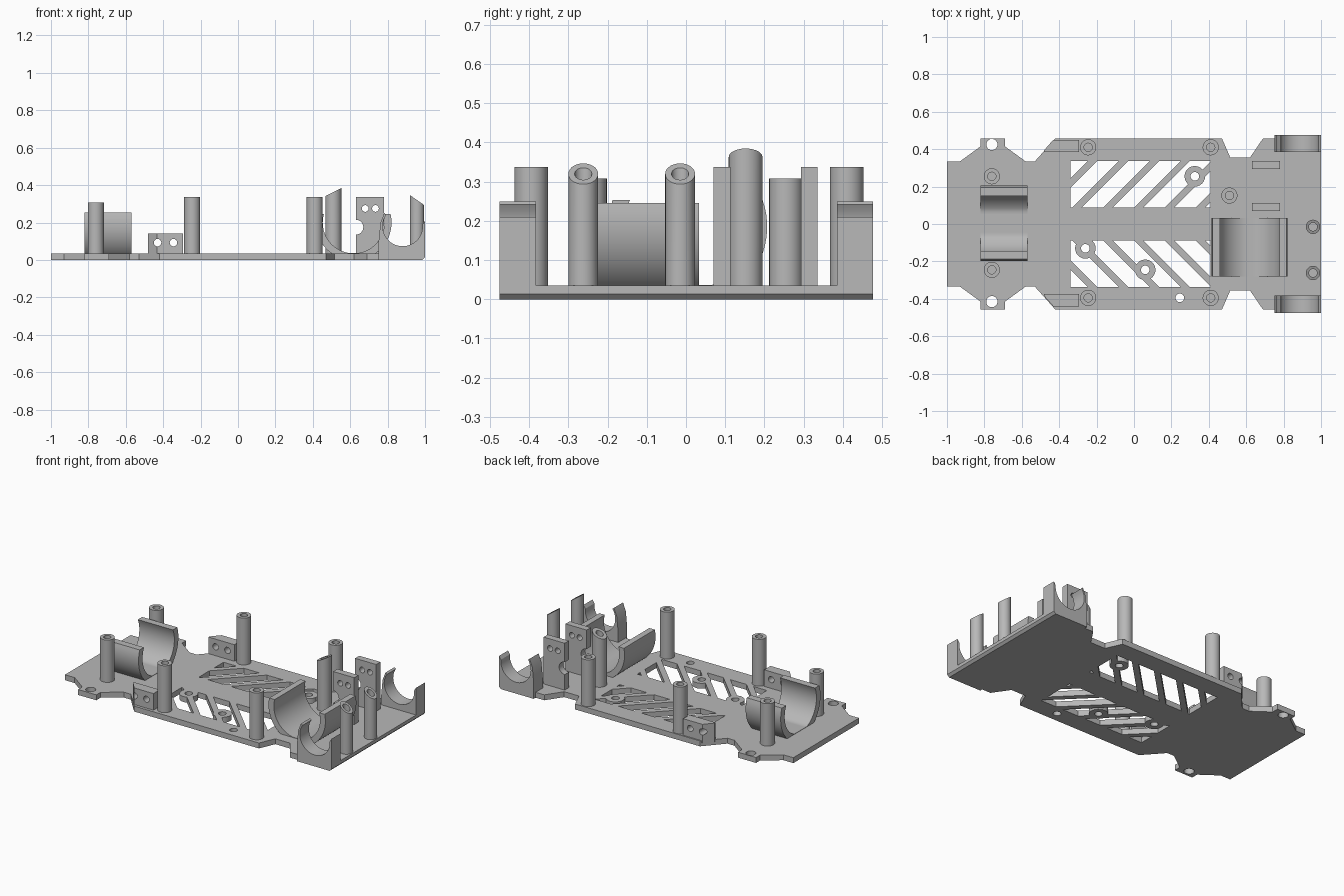
import bpy, bmesh
from math import sin, cos, asin, pi, radians

cube = bpy.data.objects.get("Cube")
if cube:
    bpy.data.objects.remove(cube, do_unlink=True)

GREY = (0.48, 0.48, 0.48, 1)
mat = bpy.data.materials.new("plain grey")
mat.use_nodes = True
mat.diffuse_color = GREY
mat.node_tree.nodes["Principled BSDF"].inputs["Base Color"].default_value = GREY

FLOOR = 0.035   # top of the base plate


def finish(name, bm):
    bmesh.ops.recalc_face_normals(bm, faces=bm.faces)
    me = bpy.data.meshes.new(name)
    bm.to_mesh(me)
    bm.free()
    me.materials.append(mat)
    ob = bpy.data.objects.new(name, me)
    bpy.context.collection.objects.link(ob)
    return ob


def activate(ob):
    bpy.ops.object.select_all(action='DESELECT')
    ob.select_set(True)
    bpy.context.view_layer.objects.active = ob


def smooth(ob):
    activate(ob)
    bpy.ops.object.shade_smooth_by_angle(angle=radians(30))


def prism(name, pts, axis, lo, hi):
    """Extrude a flat profile along one axis."""
    place = {'x': lambda a, b, t: (t, a, b),
             'y': lambda a, b, t: (a, t, b),
             'z': lambda a, b, t: (a, b, t)}[axis]
    bm = bmesh.new()
    face = bm.faces.new([bm.verts.new(place(a, b, lo)) for a, b in pts])
    ext = bmesh.ops.extrude_face_region(bm, geom=[face])
    move = [p - q for p, q in zip(place(0, 0, hi), place(0, 0, lo))]
    bmesh.ops.translate(bm, vec=move, verts=[
        v for v in ext['geom'] if isinstance(v, bmesh.types.BMVert)])
    return finish(name, bm)


def circle(x, y, r, n=24):
    return [(x + r * cos(2 * pi * i / n), y + r * sin(2 * pi * i / n)) for i in range(n)]


def combine(ob, others, operation):
    for other in others:
        mod = ob.modifiers.new("combine", 'BOOLEAN')
        mod.operation, mod.solver, mod.object = operation, 'EXACT', other
        activate(ob)
        bpy.ops.object.modifier_apply(modifier=mod.name)
        bpy.data.objects.remove(other, do_unlink=True)


def post(name, x, y, top, r=0.043, hole=0.022, depth=0.1, slope=0, n=28):
    """Screw post with a blind hole; slope slants its top along x."""
    bm = bmesh.new()
    rings = []
    for rad, z, s in ((r, 0.02, 0), (r, top, slope), (hole, top, slope), (hole, top - depth, 0)):
        rings.append([bm.verts.new((px, py, z + s * (px - x)))
                      for px, py in circle(x, y, rad, n)])
    for a, b in zip(rings, rings[1:]):
        for i in range(n):
            j = (i + 1) % n
            bm.faces.new((a[i], a[j], b[j], b[i]))
    bm.faces.new(rings[0])
    bm.faces.new(rings[-1])
    smooth(finish(name, bm))


def cradle(name, axis, lo, hi, c, cz, r_out, r_in, top, n=40):
    """Open cylinder shell resting on the plate."""
    def arc(r, low):
        a = asin((top - cz) / r)
        angles = [a - (pi + 2 * a) * i / n for i in range(n + 1)]
        return [(c + r * cos(t), max(low, cz + r * sin(t))) for t in angles]
    smooth(prism(name, arc(r_out, 0.02) + arc(r_in, FLOOR + 0.002)[::-1], axis, lo, hi))


def clip_x(pts, limit, sign):
    """Keep the part of a polygon on one side of x = limit."""
    out = []
    for p, q in zip(pts, pts[1:] + pts[:1]):
        dp, dq = sign * (p[0] - limit), sign * (q[0] - limit)
        if dp >= 0:
            out.append(p)
        if dp * dq < 0:
            t = dp / (dp - dq)
            out.append((p[0] + t * (q[0] - p[0]), p[1] + t * (q[1] - p[1])))
    return out


# Base plate with a chamfered lower edge at the +x end
half = [(-1, .335), (-.93, .335), (-.82, .415), (-.82, .458), (-.69, .458), (-.69, .415),
        (-.58, .335), (-.53, .335), (-.42, .458), (.47, .458), (.515, .355), (.62, .355),
        (.69, .458), (1, .458)]
plate = prism("base_plate", half + [(x, -y) for x, y in reversed(half)], 'z', 0, FLOOR)
bm = bmesh.new()
bm.from_mesh(plate.data)
edge = [e for e in bm.edges if all(v.co.x > .99 and v.co.z < .01 for v in e.verts)]
bmesh.ops.bevel(bm, geom=edge, offset=0.014, segments=1, affect='EDGES')
bm.to_mesh(plate.data)
bm.free()

# Diagonal vents, mirrored across the centre line
vents = []
for side in (1, -1):
    for k in range(-2, 5):
        x = -.28 + .165 * k
        pts = [(x, .088), (x + .115, .088), (x + .365, .338), (x + .25, .338)]
        pts = clip_x(clip_x(pts, -.34, 1), .41, -1)
        vents.append(prism("vent", [(px, side * py) for px, py in pts], 'z', -.1, .1))
combine(plate, vents, 'DIFFERENCE')

# Round bosses between the vents, then all the plate holes
bosses = [(.325, .255), (-.26, -.13), (.06, -.245)]
combine(plate, [prism("boss", circle(x, y, .055), 'z', 0, FLOOR) for x, y in bosses], 'UNION')
holes = [(x, y, .023) for x, y in bosses + [(.245, -.395)]]
holes += [(-.76, .425, .03), (-.76, -.415, .03)]
combine(plate, [prism("hole", circle(*h), 'z', -.1, .1) for h in holes], 'DIFFERENCE')
smooth(plate)

# Screw posts
for label, y in (("left", .41), ("right", -.395)):
    post("rear_post_" + label, -.245, y, .337)
    post("middle_post_" + label, .41, y, .337)
for label, y in (("left", .255), ("right", -.245)):
    post("end_post_" + label, -.76, y, .308, depth=.26)
post("tall_post", .51, .152, .363, slope=.5)
for label, y in (("left", -.015), ("right", -.262)):
    post("slanted_post_" + label, .957, y, .32, r=.038, slope=-.7)

# Two open cylinder cradles
cradle("end_cradle", 'x', -.82, -.57, .004, .185, .203, .162, .253)
cradle("motor_cradle", 'y', -.282, .033, .618, .2, .203, .165, .245)

# Hook shaped holders at the outer corners
hook = [(1, .21), (1, .014), (.986, 0), (.752, 0), (.752, .1), (.762, .2), (.782, .25)]
for i in range(25):
    t = radians(217 - 217 + 145 + (365 - 145) * i / 24)
    hook.append((.88 + .107 * cos(t), .18 + .107 * sin(t)))
for label, y in (("left", .385), ("right", -.475)):
    smooth(prism("hook_holder_" + label, hook, 'y', y, y + .092))

# Upright tabs with screw holes and a round notch
for label, y in (("outer", .293), ("inner", .07)):
    tab = prism("upright_tab_" + label, [(.63, .02), (.78, .02), (.78, .337), (.63, .337)],
                'y', y, y + .043)
    cuts = [(.63, .175, .04), (.68, .275, .018), (.735, .275, .018)]
    combine(tab, [prism("cut", circle(*c), 'y', y - .1, y + .15) for c in cuts], 'DIFFERENCE')
    smooth(tab)

# Low side brackets following the plate corner
for label, s, dy in (("left", 1, 0), ("right", -1, -.01)):
    outline = [(-.48, .385), (-.48, .395), (-.432, .45), (-.295, .45), (-.295, .385)]
    bracket = prism("side_bracket_" + label, [(x, s * (y + dy)) for x, y in outline],
                    'z', .02, .142)
    cuts = [prism("cut", circle(x, .092, .02), 'y', s * .3, s * .6) for x in (-.43, -.345)]
    cuts.append(prism("cut", [(-.31, .16), (-.28, .16), (-.28, .127)], 'y', s * .3, s * .6))
    combine(bracket, cuts, 'DIFFERENCE')
    smooth(bracket)
